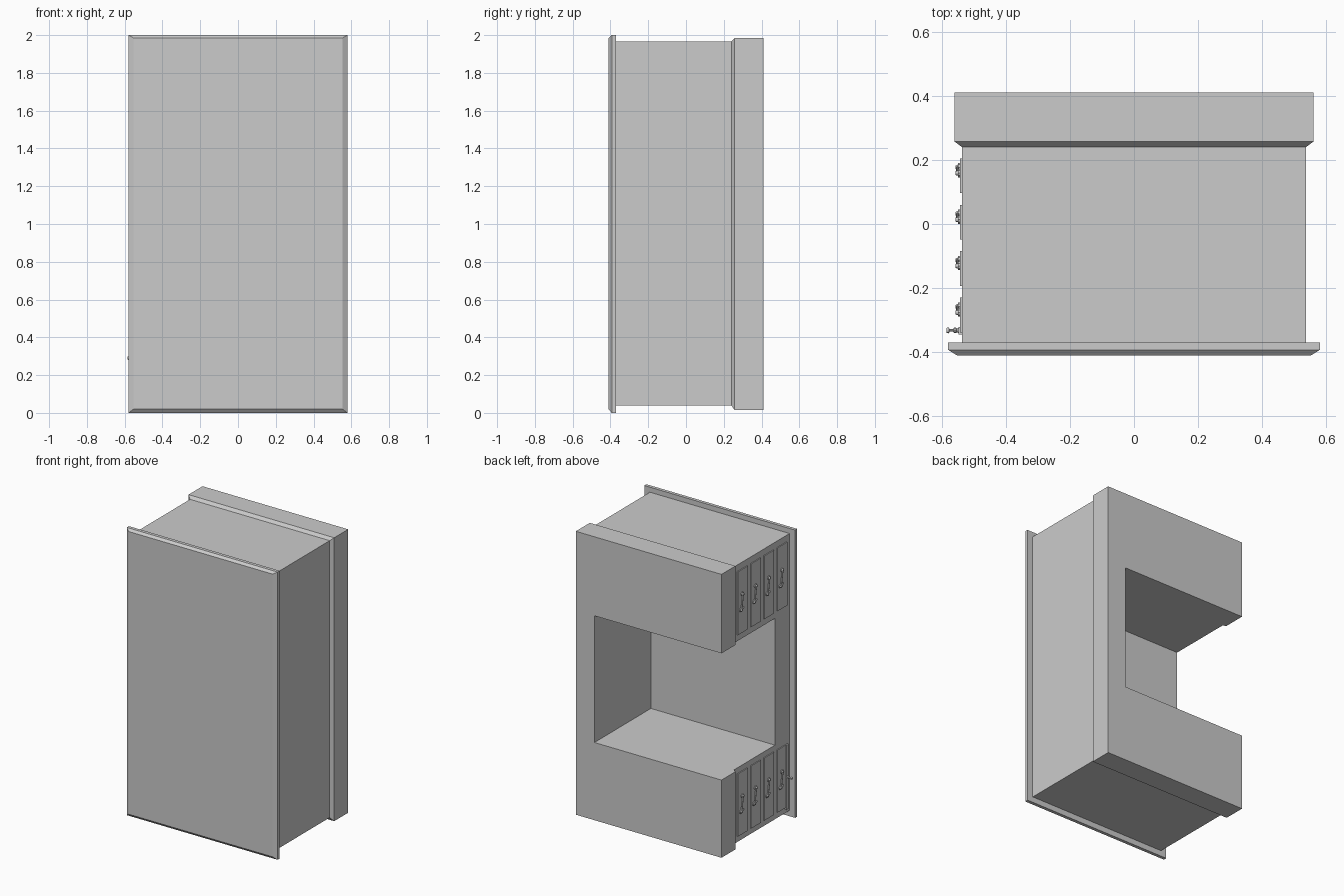
import bpy, bmesh
from mathutils import Vector

if "Cube" in bpy.data.objects:
    bpy.data.objects.remove(bpy.data.objects["Cube"])


def finish(bm, name):
    bmesh.ops.recalc_face_normals(bm, faces=bm.faces)
    me = bpy.data.meshes.new(name)
    bm.to_mesh(me)
    bm.free()
    ob = bpy.data.objects.new(name, me)
    bpy.context.collection.objects.link(ob)
    return ob


def loft(name, rings):
    """Bridge matching (y, [(x, z), ...]) outlines into a capped solid."""
    bm = bmesh.new()
    loops = [[bm.verts.new((x, y, z)) for x, z in pts] for y, pts in rings]
    n = len(loops[0])
    for a, b in zip(loops, loops[1:]):
        for i in range(n):
            j = (i + 1) % n
            bm.faces.new((a[i], a[j], b[j], b[i]))
    bm.faces.new(loops[0])
    bm.faces.new(loops[-1])
    return finish(bm, name)


def rect(hx, z0, z1):
    return [(-hx, z0), (hx, z0), (hx, z1), (-hx, z1)]


def c_shape(hx, z0, z1):
    return [(-hx, z0), (hx, z0), (hx, z1), (-hx, z1),
            (-hx, 1.436), (0.417, 1.436), (0.417, 0.555), (-hx, 0.555)]


def box(name, x0, x1, y0, y1, z0, z1):
    return loft(name, [(y, [(x0, z0), (x1, z0), (x1, z1), (x0, z1)]) for y in (y0, y1)])


def add_rod(bm, a, b, r1, r2=None, sides=10):
    a, b = Vector(a), Vector(b)
    d = b - a
    m = d.to_track_quat('Z', 'Y').to_matrix().to_4x4()
    m.translation = (a + b) / 2
    bmesh.ops.create_cone(bm, cap_ends=True, segments=sides, radius1=r1,
                          radius2=r1 if r2 is None else r2, depth=d.length, matrix=m)


# Front board with chamfered face
loft("front_board", [(-0.37, rect(0.58, 0, 2)), (-0.393, rect(0.58, 0, 2)),
                     (-0.41, rect(0.553, 0.02, 1.985))])

# Closed wall behind the board, then the C-shaped body and flared rear block
loft("inner_wall", [(-0.37, rect(0.537, 0.04, 1.965)), (-0.21, rect(0.537, 0.04, 1.965))])
loft("body", [(-0.21, c_shape(0.537, 0.04, 1.965)), (0.24, c_shape(0.537, 0.04, 1.965))])
loft("rear_block", [(0.24, c_shape(0.537, 0.04, 1.965)),
                    (0.257, c_shape(0.56, 0.015, 1.985)),
                    (0.41, c_shape(0.56, 0.015, 1.985))])


# Hatch: thin panel with a slanted handle on two mounts
def hatch(tag, yc, z0, z1):
    w, zc = 0.054, (z0 + z1) / 2
    box("hatch_panel_" + tag, -0.5435, -0.535, yc - w, yc + w, z0, z1)
    bm = bmesh.new()
    top = (yc + 0.008, zc + 0.05)
    low = (yc + 0.026, zc - 0.055)
    for y, z in (top, low):
        add_rod(bm, (-0.542, y, z), (-0.549, y, z), 0.014)
        add_rod(bm, (-0.549, y, z), (-0.557, y, z), 0.009, 0.006)
    add_rod(bm, (-0.551, *top), (-0.551, *low), 0.005, sides=8)
    # hooked tip at the lower end
    add_rod(bm, (-0.551, *low), (-0.551, low[0] - 0.024, low[1] + 0.012), 0.005, sides=8)
    finish(bm, "hatch_handle_" + tag)


for row, z0, z1 in (("lower", 0.08, 0.515), ("upper", 1.48, 1.92)):
    for i in range(4):
        hatch(f"{row}_{i + 1}", 0.151 - 0.145 * i, z0, z1)

# Narrow latch strip with a turned knob beside the lower hatches
box("latch_strip", -0.548, -0.535, -0.345, -0.322, 0.065, 0.515)
bm = bmesh.new()
profile = [(-0.545, 0.010), (-0.553, 0.006), (-0.556, 0.009), (-0.562, 0.009),
           (-0.565, 0.004), (-0.576, 0.004), (-0.578, 0.010), (-0.585, 0.008)]
for (xa, ra), (xb, rb) in zip(profile, profile[1:]):
    add_rod(bm, (xa, -0.332, 0.29), (xb, -0.332, 0.29), ra, rb)
finish(bm, "latch_knob")
